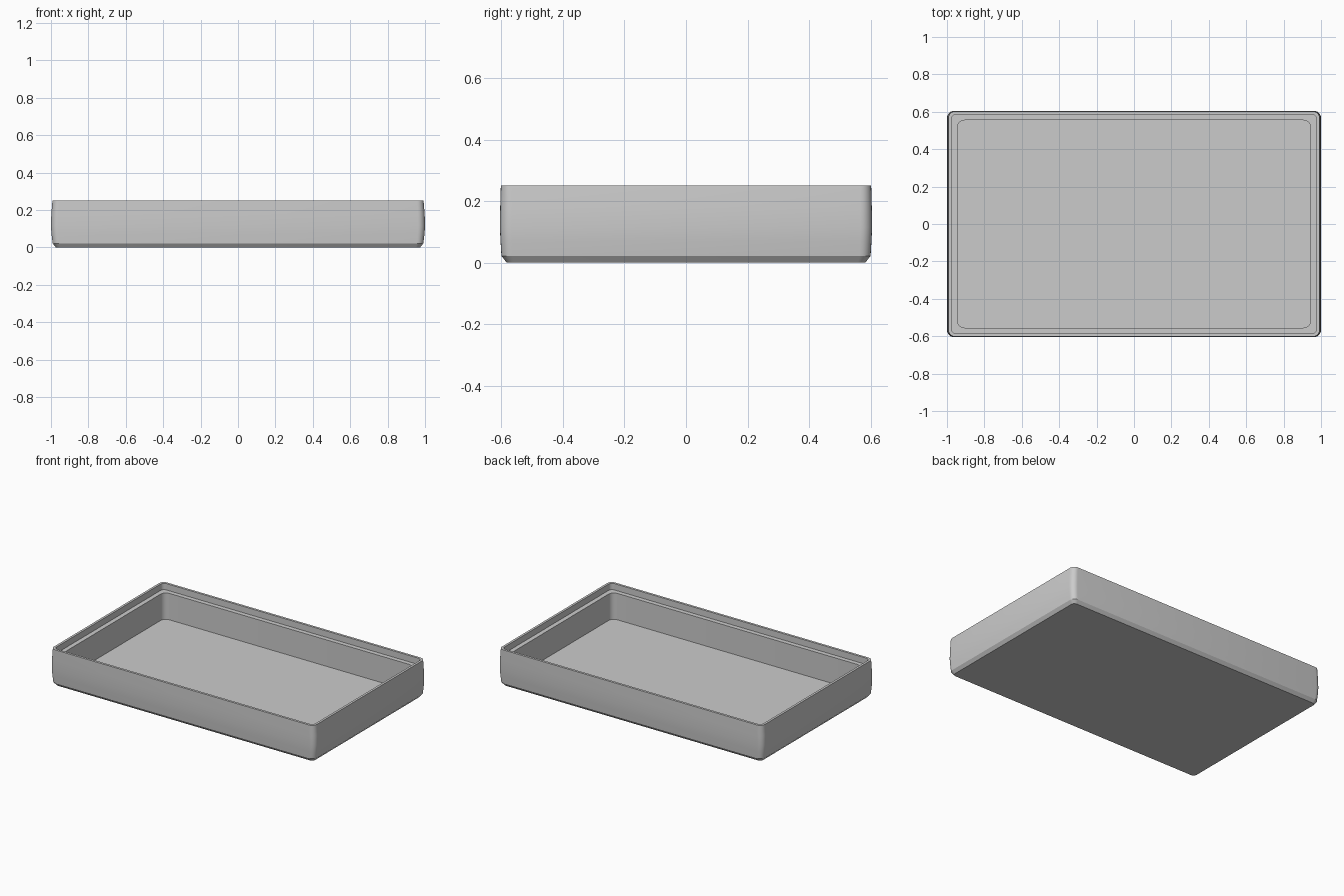
import bpy, bmesh, math

cube = bpy.data.objects.get("Cube")
if cube:
    bpy.data.objects.remove(cube, do_unlink=True)

grey = bpy.data.materials.new("plain grey")
grey.use_nodes = True
colour = (0.6, 0.6, 0.6, 1)
grey.diffuse_color = colour
grey.node_tree.nodes["Principled BSDF"].inputs["Base Color"].default_value = colour

CORNER_STEPS = 6


def rounded_ring(bm, hx, hy, z, r):
    """Rounded rectangle loop, counter-clockwise."""
    verts = []
    for i, (sx, sy) in enumerate([(1, 1), (-1, 1), (-1, -1), (1, -1)]):
        for k in range(CORNER_STEPS + 1):
            a = math.pi / 2 * (i + k / CORNER_STEPS)
            verts.append(bm.verts.new((sx * (hx - r) + r * math.cos(a),
                                       sy * (hy - r) + r * math.sin(a), z)))
    return verts


# Wall section from the base, up the bulged outside, over the lip to the floor:
# half width, half depth, height, corner radius
section = [
    (0.974, 0.583, 0, 0.025),
    (0.991, 0.6, 0.022, 0.035),
    (0.997, 0.603, 0.07, 0.037),
    (1.0, 0.605, 0.115, 0.038),
    (0.998, 0.604, 0.18, 0.038),
    (0.992, 0.602, 0.25, 0.035),
    (0.976, 0.586, 0.25, 0.025),
    (0.976, 0.586, 0.207, 0.025),
    (0.945, 0.555, 0.207, 0.04),
    (0.945, 0.555, 0.027, 0.04),
]

bm = bmesh.new()
rings = [rounded_ring(bm, *s) for s in section]
for low, high in zip(rings, rings[1:]):
    n = len(low)
    for i in range(n):
        j = (i + 1) % n
        bm.faces.new((low[i], low[j], high[j], high[i]))

# Underside and inner floor
bm.faces.new(rings[0][::-1])
bm.faces.new(rings[-1])

mesh = bpy.data.meshes.new("tray")
bm.to_mesh(mesh)
bm.free()
mesh.materials.append(grey)
tray = bpy.data.objects.new("tray", mesh)
bpy.context.collection.objects.link(tray)

bpy.ops.object.select_all(action="DESELECT")
tray.select_set(True)
bpy.context.view_layer.objects.active = tray
bpy.ops.object.shade_smooth_by_angle(angle=math.radians(30))
